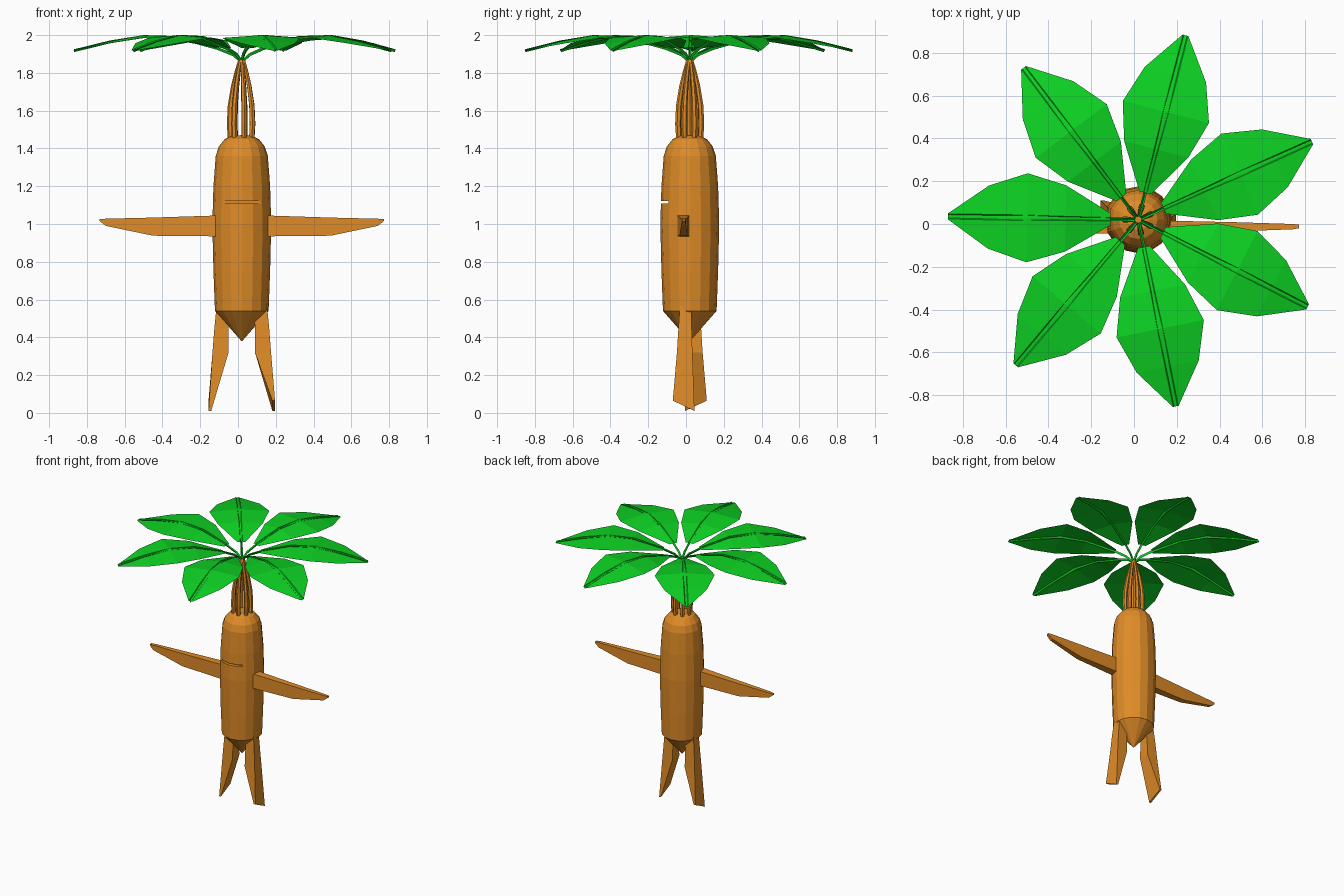
import bpy, bmesh, math
from mathutils import Vector, Matrix

if "Cube" in bpy.data.objects:
    bpy.data.objects.remove(bpy.data.objects["Cube"])

CX, CY = 0.02, 0.02          # axis of the body


def material(name, rgb):
    m = bpy.data.materials.new(name)
    m.diffuse_color = (*rgb, 1)
    m.use_nodes = True
    m.node_tree.nodes["Principled BSDF"].inputs["Base Color"].default_value = m.diffuse_color
    return m


ORANGE = material("carrot_orange", (0.74, 0.26, 0.02))
GREEN = material("leaf_green", (0.004, 0.65, 0.017))


def make(name, verts, faces, mat, closed=True):
    me = bpy.data.meshes.new(name)
    me.from_pydata([tuple(v) for v in verts], [], faces)
    if closed:
        bm = bmesh.new()
        bm.from_mesh(me)
        bmesh.ops.remove_doubles(bm, verts=bm.verts, dist=1e-5)
        bmesh.ops.recalc_face_normals(bm, faces=bm.faces)
        bm.to_mesh(me)
        bm.free()
    me.materials.append(mat)
    ob = bpy.data.objects.new(name, me)
    bpy.context.collection.objects.link(ob)
    return ob


def loft(name, rings, mat):
    """Closed solid through a list of equal-sized rings."""
    n = len(rings[0])
    verts = [v for r in rings for v in r]
    faces = [(i * n + j, i * n + (j + 1) % n, (i + 1) * n + (j + 1) % n, (i + 1) * n + j)
             for i in range(len(rings) - 1) for j in range(n)]
    faces += [tuple(range(n)), tuple(range(len(verts) - n, len(verts)))]
    return make(name, verts, faces, mat)


def circle(r, z, n):
    return [Vector((CX + r * math.cos(2 * math.pi * j / n),
                    CY + r * math.sin(2 * math.pi * j / n), z)) for j in range(n)]


def sheet(name, rows, mat, place, up=True):
    """Open strip of quads; rows run outward, each row right to left."""
    n = len(rows[0])
    verts = [place @ Vector(v) for r in rows for v in r]
    faces = []
    for i in range(len(rows) - 1):
        for j in range(n - 1):
            f = (i * n + j, (i + 1) * n + j, (i + 1) * n + j + 1, i * n + j + 1)
            faces.append(f if up else f[::-1])
    return make(name, verts, faces, mat, closed=False)


# body: pointed root with a rounded shoulder
profile = [(0.002, 0.38), (0.142, 0.54), (0.15, 0.75), (0.156, 1.0), (0.15, 1.2),
           (0.138, 1.36), (0.122, 1.41), (0.09, 1.45), (0.05, 1.468), (0.002, 1.47)]
body = loft("body", [circle(r, z, 16) for r, z in profile], ORANGE)

# mouth: thin slot cut into the front
cutter = loft("mouth_cutter", [[Vector((x, y, z)) for x, y in
              ((-0.3, -0.3), (0.3, -0.3), (0.3, -0.093), (-0.3, -0.093))]
              for z in (1.108, 1.122)], ORANGE)
cutter.hide_render = True
mod = body.modifiers.new("mouth", "BOOLEAN")
mod.operation, mod.solver, mod.object = "DIFFERENCE", "EXACT", cutter
bpy.context.view_layer.objects.active = body
bpy.ops.object.modifier_apply(modifier=mod.name)
bpy.data.objects.remove(cutter)

# arms: tapered roots, (distance from axis, y low, y high, z low, z high)
arm = [(0.10, -0.047, 0.018, 0.933, 1.046), (0.16, -0.045, 0.015, 0.935, 1.044),
       (0.47, -0.034, 0.008, 0.938, 1.034), (0.72, -0.025, 0.0, 0.99, 1.028),
       (0.752, -0.02, -0.003, 1.015, 1.026)]
for side, label in ((1, "right"), (-1, "left")):
    loft(label + "_arm", [[Vector((CX + side * d, y, z)) for y, z in
         ((y0, z0), (y1, z0), (y1, z1), (y0, z1))] for d, y0, y1, z0, z1 in arm], ORANGE)

# legs: flattened roots, the second is the first turned half way round
# (x in, x out, y front, y back, z front, z back) relative to the body axis
leg = [(0.06, 0.13, -0.05, 0.01, 0.60, 0.60), (0.07, 0.145, -0.06, 0.01, 0.45, 0.45),
       (0.07, 0.155, -0.068, 0.014, 0.32, 0.32), (0.162, 0.176, -0.09, 0.025, 0.065, 0.01)]
for side, label in ((1, "right"), (-1, "left")):
    loft(label + "_leg", [[Vector((CX + side * x, CY + side * y, z)) for x, y, z in
         ((a, f, zf), (b, f, zf), (b, k, zk), (a, k, zk))]
         for a, b, f, k, zf, zk in leg], ORANGE)

# crown: bowed strands, each carrying a leaf
strand = [(0.058, 1.44, 0.015), (0.063, 1.53, 0.016), (0.059, 1.63, 0.015),
          (0.044, 1.73, 0.013), (0.026, 1.81, 0.011), (0.008, 1.875, 0.009)]
# leaf stations: distance, half width, ridge height, edge height
leaf = [(0.13, 0.028, 1.935, 1.932), (0.34, 0.155, 1.99, 1.972), (0.52, 0.208, 2.0, 1.985),
        (0.70, 0.148, 1.966, 1.957), (0.89, 0.014, 1.92, 1.918)]
# rib stations: distance, height, half width
rib = [(0.005, 1.865, 0.008), (0.05, 1.902, 0.008), (0.13, 1.934, 0.008),
       (0.34, 1.992, 0.010), (0.52, 2.0, 0.013), (0.70, 1.968, 0.013), (0.888, 1.922, 0.012)]
for k in range(7):
    turn = Matrix.Translation((CX, CY, 0)) @ Matrix.Rotation(
        math.radians(179.0 - k * 360 / 7 - (0.5 if k else 0)), 4, "Z")
    rings = [[turn @ Vector((d + r * math.cos(a), r * math.sin(a), z))
              for a in (j * math.pi / 3 for j in range(6))] for d, z, r in strand]
    loft(f"crown_strand_{k + 1}", rings, ORANGE)
    sheet(f"leaf_{k + 1}", [((d, -w, ze), (d, 0, zr), (d, w, ze))
                            for d, w, zr, ze in leaf], GREEN, turn)
    # folded rib whose outer side faces down
    sheet(f"leaf_rib_{k + 1}", [((d, -w, min(z + 0.003, 2)), (d, 0, z - 0.012),
                                 (d, w, min(z + 0.003, 2))) for d, z, w in rib],
          GREEN, turn, up=False)
